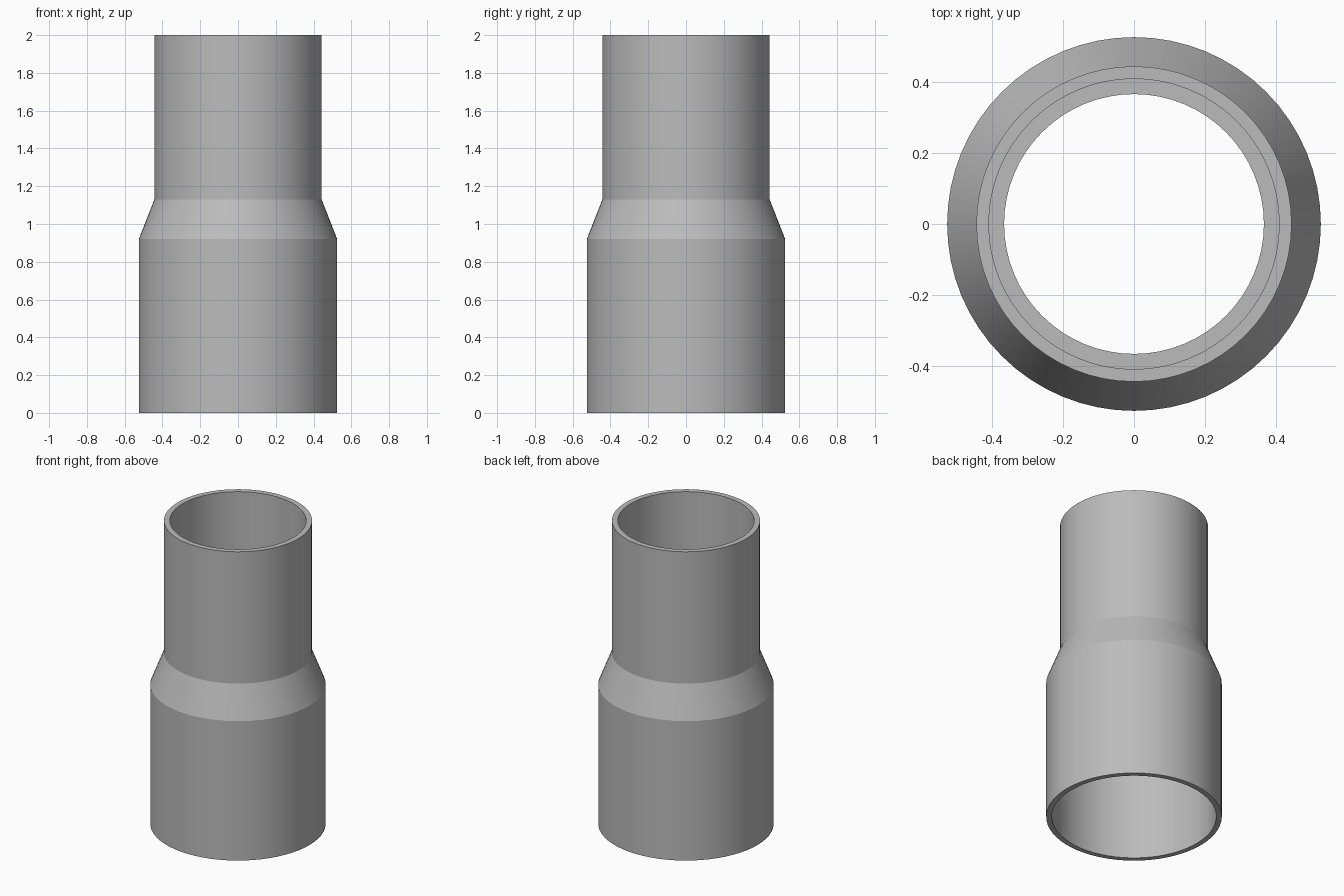
import bpy, bmesh, math

if "Cube" in bpy.data.objects:
    bpy.data.objects.remove(bpy.data.objects["Cube"])

SIDES = 64

grey = bpy.data.materials.new("plain grey")
grey.diffuse_color = (0.5, 0.5, 0.5, 1)
grey.use_nodes = True
grey.node_tree.nodes["Principled BSDF"].inputs["Base Color"].default_value = grey.diffuse_color

# closed wall section (radius, height): outer skin upward, then bores downward
section = [
    (0.525, 0.0), (0.525, 0.92), (0.443, 1.13), (0.443, 2.0),   # outside
    (0.408, 2.0), (0.408, 1.13), (0.365, 1.13),                 # upper socket and stop
    (0.447, 0.92), (0.492, 0.92), (0.492, 0.0),                 # taper and lower socket
]

# spin the section into a reducing pipe sleeve
bm = bmesh.new()
rings = [[bm.verts.new((r * math.cos(2 * math.pi * i / SIDES),
                        r * math.sin(2 * math.pi * i / SIDES), z))
          for i in range(SIDES)] for r, z in section]
for k, lower in enumerate(rings):
    upper = rings[(k + 1) % len(rings)]
    for i in range(SIDES):
        j = (i + 1) % SIDES
        bm.faces.new((lower[i], lower[j], upper[j], upper[i]))
bmesh.ops.recalc_face_normals(bm, faces=bm.faces)
mesh = bpy.data.meshes.new("reducer_sleeve")
bm.to_mesh(mesh)
bm.free()
mesh.materials.append(grey)

sleeve = bpy.data.objects.new("reducer_sleeve", mesh)
bpy.context.collection.objects.link(sleeve)
bpy.context.view_layer.objects.active = sleeve
sleeve.select_set(True)
bpy.ops.object.shade_smooth_by_angle(angle=math.radians(15))
